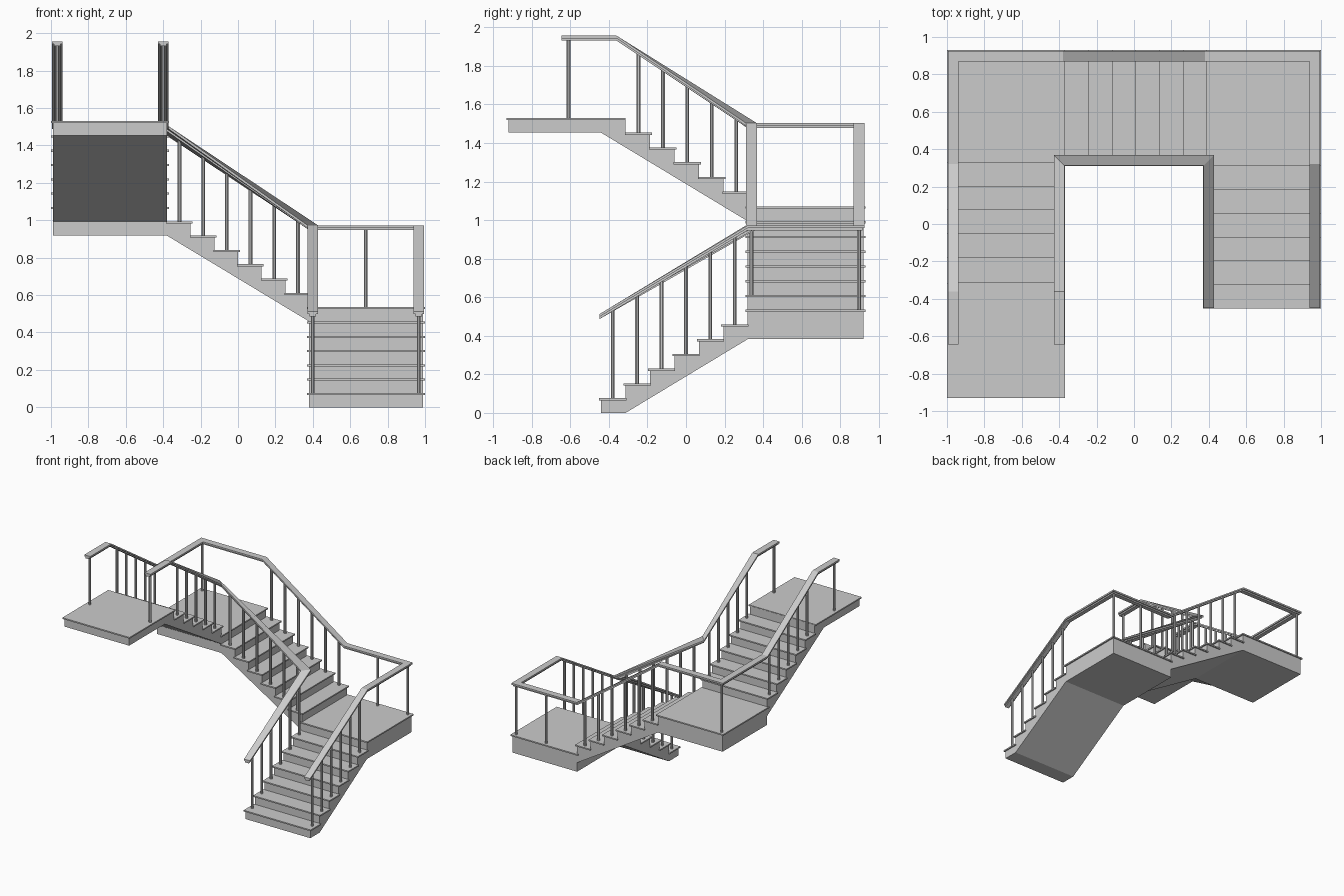
import bpy, bmesh
from math import pi
from mathutils import Vector, Matrix

if "Cube" in bpy.data.objects:
    bpy.data.objects.remove(bpy.data.objects["Cube"])

RISE, RUN, N = 0.0765, 0.1267, 6
NOSE, SLAB = 0.011, 0.011


def make(name, bm):
    bmesh.ops.recalc_face_normals(bm, faces=bm.faces)
    me = bpy.data.meshes.new(name)
    bm.to_mesh(me)
    bm.free()
    ob = bpy.data.objects.new(name, me)
    bpy.context.collection.objects.link(ob)
    return ob


def add_box(bm, a, b):
    c = [(p + q) / 2 for p, q in zip(a, b)]
    s = [abs(q - p) for p, q in zip(a, b)]
    bmesh.ops.create_cube(bm, size=1, matrix=Matrix.Translation(c) @ Matrix.Diagonal((*s, 1)))


def flight(name, origin, along, side, half, treads, ground=False):
    """Stepped body with sloping underside, plus overhanging treads."""
    o, u, v = Vector(origin), Vector(along), Vector(side)

    def pt(s, w, z):
        return o + u * s + v * w + Vector((0, 0, z))

    prof = []
    for i in range(N):
        top = (i + 1) * RISE - SLAB / 2
        prof += [(i * RUN, top), ((i + 1) * RUN, top)]
    prof.append((N * RUN, (N - 1) * RISE))
    prof += [(RUN, 0), (0, 0)] if ground else [(0, -RISE)]
    bm = bmesh.new()
    f = bm.faces.new([bm.verts.new(pt(s, -half, z)) for s, z in prof])
    ext = bmesh.ops.extrude_face_region(bm, geom=[f])
    moved = [g for g in ext['geom'] if isinstance(g, bmesh.types.BMVert)]
    bmesh.ops.translate(bm, verts=moved, vec=v * 2 * half)
    make(name + "_body", bm)

    bm = bmesh.new()
    for i in range(treads):
        z = (i + 1) * RISE
        add_box(bm, pt(i * RUN - NOSE, -half - NOSE, z - SLAB), pt((i + 1) * RUN + 0.004, half + NOSE, z))
    make(name + "_treads", bm)


def landing(name, x0, x1, y0, y1, z0, z1, slab):
    bm = bmesh.new()
    add_box(bm, (x0, y0, z0), (x1, y1, z1 - SLAB / 2))
    make(name + "_body", bm)
    bm = bmesh.new()
    add_box(bm, (slab[0], slab[2], z1 - SLAB), (slab[1], slab[3], z1))
    make(name + "_floor", bm)


Z1, Z2, Z3 = 7 * RISE, 14 * RISE, 20 * RISE
XI, XO, YI, YO = 0.38, 0.988, 0.32, 0.92
XC, YC, HW = (XI + XO) / 2, (YI + YO) / 2, (XO - XI) / 2

# Three flights turning around an open well
flight("lower_flight", (XC, -0.44, 0), (0, 1, 0), (1, 0, 0), HW, 6, True)
flight("middle_flight", (XI, YC, Z1), (-1, 0, 0), (0, 1, 0), (YO - YI) / 2, 6)
flight("upper_flight", (-XC, YI, Z2), (0, -1, 0), (1, 0, 0), HW, 5)

# Landings
landing("lower_landing", XI, XO, YI, YO, 5 * RISE, Z1, (XI - NOSE, 1, YI - NOSE, 0.93))
landing("middle_landing", -XO, -XI, YI, YO, 12 * RISE, Z2, (-1, NOSE - XI, YI - NOSE, 0.93))
landing("top_landing", -XO, -XI, -0.92, -0.44, 19 * RISE, Z3, (-1, NOSE - XI, -0.93, -0.315))

# Handrails: T-shaped section swept with mitred corners and plumb cuts
SECTION = [(-.028, 0), (.028, 0), (.028, -.014), (.018, -.014),
           (.018, -.026), (-.018, -.026), (-.018, -.014), (-.028, -.014)]
IN_X, OUT_X, IN_Y, OUT_Y = 0.4, 0.966, 0.34, 0.898
H0, H1, H2, H3 = 0.512, 0.973, 1.503, 1.957
inner = [(IN_X, -.45, H0), (IN_X, IN_Y, H1), (-IN_X, IN_Y, H2), (-IN_X, -.36, H3), (-IN_X, -.645, H3)]
outer = [(OUT_X, -.45, H0), (OUT_X, YI, H1), (OUT_X, OUT_Y, H1), (XI, OUT_Y, H1), (-XI, OUT_Y, H2),
         (-OUT_X, OUT_Y, H2), (-OUT_X, YI, H2), (-OUT_X, -.36, H3), (-OUT_X, -.645, H3)]


def handrail(name, path):
    pts = [Vector(p) for p in path]
    dirs = [(b - a).to_2d().normalized() for a, b in zip(pts, pts[1:])]
    bm = bmesh.new()
    rings = []
    for i, p in enumerate(pts):
        d0, d1 = dirs[max(i - 1, 0)], dirs[min(i, len(dirs) - 1)]
        n0, n1 = Vector((-d0.y, d0.x)), Vector((-d1.y, d1.x))
        m = (n0 + n1) / (1 + n0.dot(n1))
        rings.append([bm.verts.new((p.x + m.x * w, p.y + m.y * w, p.z + h)) for w, h in SECTION])
    k = len(SECTION)
    for a, b in zip(rings, rings[1:]):
        for j in range(k):
            bm.faces.new((a[j], a[(j + 1) % k], b[(j + 1) % k], b[j]))
    bm.faces.new(rings[0])
    bm.faces.new(rings[-1])
    make(name, bm)


handrail("inner_handrail", inner)
handrail("outer_handrail", outer)


def rail_z(path, x, y):
    best = None
    for a, b in zip(path, path[1:]):
        a, b, p = Vector(a), Vector(b), Vector((x, y))
        d = (b - a).to_2d()
        t = min(1, max(0, (p - a.to_2d()).dot(d) / d.length_squared))
        dist = (a.to_2d() + d * t - p).length
        if best is None or dist < best[0] - 1e-6:
            best = (dist, a.z + (b.z - a.z) * t)
    return best[1]


# Balusters: one per tread on each side, plus landing posts
def balusters(name, path, rx, ry, extra):
    spots = list(extra)
    for i in range(N):
        s, z = (i + 0.47) * RUN, (i + 1) * RISE
        spots += [(rx, -0.44 + s, z), (XI - s, ry, Z1 + z)]
        if i < N - 1:
            spots.append((-rx, YI - s, Z2 + z))
    spots.append((-rx, -0.61, Z3))
    bm = bmesh.new()
    for x, y, z in spots:
        top = rail_z(path, x, y) - 0.018
        mat = Matrix.Translation((x, y, (z + top) / 2 - .002)) @ Matrix.Rotation(pi / 8, 4, 'Z')
        bmesh.ops.create_cone(bm, cap_ends=True, segments=8, radius1=0.0105, radius2=0.0105,
                              depth=top - z + .004, matrix=mat)
    make(name, bm)


balusters("inner_balusters", inner, IN_X, IN_Y, [])
balusters("outer_balusters", outer, OUT_X, OUT_Y,
          [(OUT_X, OUT_Y, Z1), (XC, OUT_Y, Z1), (-OUT_X, OUT_Y, Z2)])
